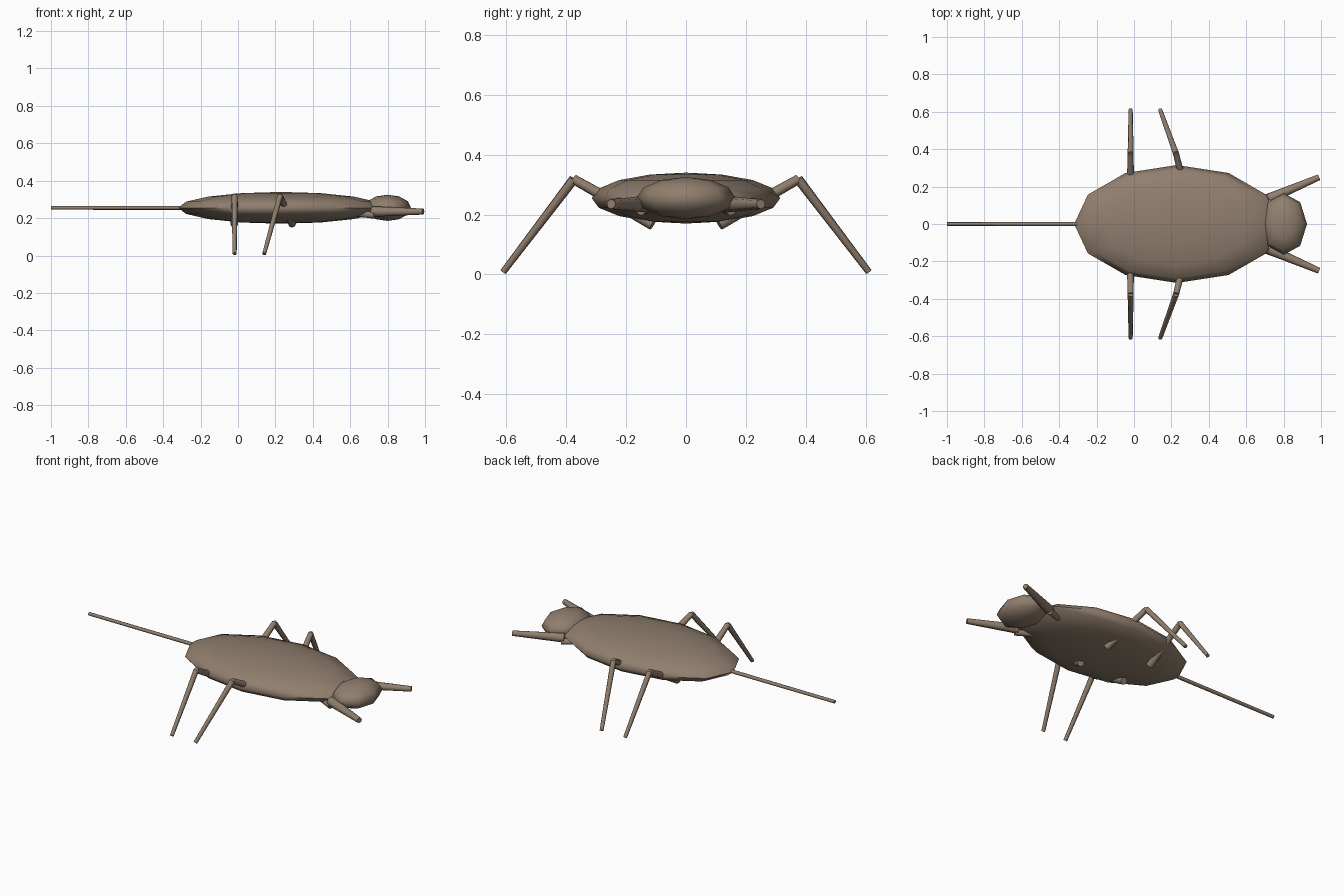
import bpy
import math
from mathutils import Vector

cube = bpy.data.objects.get("Cube")
if cube:
    bpy.data.objects.remove(cube, do_unlink=True)

brown = bpy.data.materials.new("dull_brown")
brown.use_nodes = True
colour = (0.28, 0.21, 0.155, 1)
brown.diffuse_color = colour
brown.node_tree.nodes["Principled BSDF"].inputs["Base Color"].default_value = colour


def finish(name, angle):
    ob = bpy.context.object
    ob.name = name
    ob.data.materials.append(brown)
    bpy.ops.object.transform_apply(location=False, rotation=True, scale=True)
    bpy.ops.object.shade_smooth_by_angle(angle=math.radians(angle))
    return ob


def ellipsoid(name, centre, radii, segments, rings):
    bpy.ops.mesh.primitive_uv_sphere_add(segments=segments, ring_count=rings, radius=1, location=centre)
    bpy.context.object.scale = radii
    return finish(name, 80)


def rod(name, start, end, r1, r2, sides=8):
    a, b = Vector(start), Vector(end)
    bpy.ops.mesh.primitive_cone_add(vertices=sides, radius1=r1, radius2=r2,
                                    depth=(b - a).length, location=(a + b) / 2)
    bpy.context.object.rotation_euler = (b - a).to_track_quat('Z', 'Y').to_euler()
    return finish(name, 50)


# Flattened body, head and breathing tube
ellipsoid("body", (0.23, 0, 0.255), (0.55, 0.315, 0.085), 12, 8)
ellipsoid("head", (0.80, 0, 0.255), (0.125, 0.165, 0.07), 8, 6)
rod("tail_tube", (-0.28, 0, 0.255), (-1, 0, 0.255), 0.011, 0.010)

# Limbs, mirrored across the long axis
for side, s in (("left", 1), ("right", -1)):
    rod(f"{side}_grasping_leg_base", (0.60, s * 0.10, 0.23), (0.73, s * 0.15, 0.215), 0.018, 0.018)
    rod(f"{side}_grasping_leg", (0.72, s * 0.135, 0.235), (0.99, s * 0.25, 0.235), 0.028, 0.016)
    for part, hip_x, knee_x, foot_x in (("middle", 0.29, 0.225, 0.14), ("rear", -0.02, -0.018, -0.018)):
        knee = (knee_x, s * 0.375, 0.318)
        rod(f"{side}_{part}_thigh", (hip_x, s * 0.11, 0.168), knee, 0.021, 0.016)
        rod(f"{side}_{part}_shin", knee, (foot_x, s * 0.61, 0.009), 0.016, 0.011)
